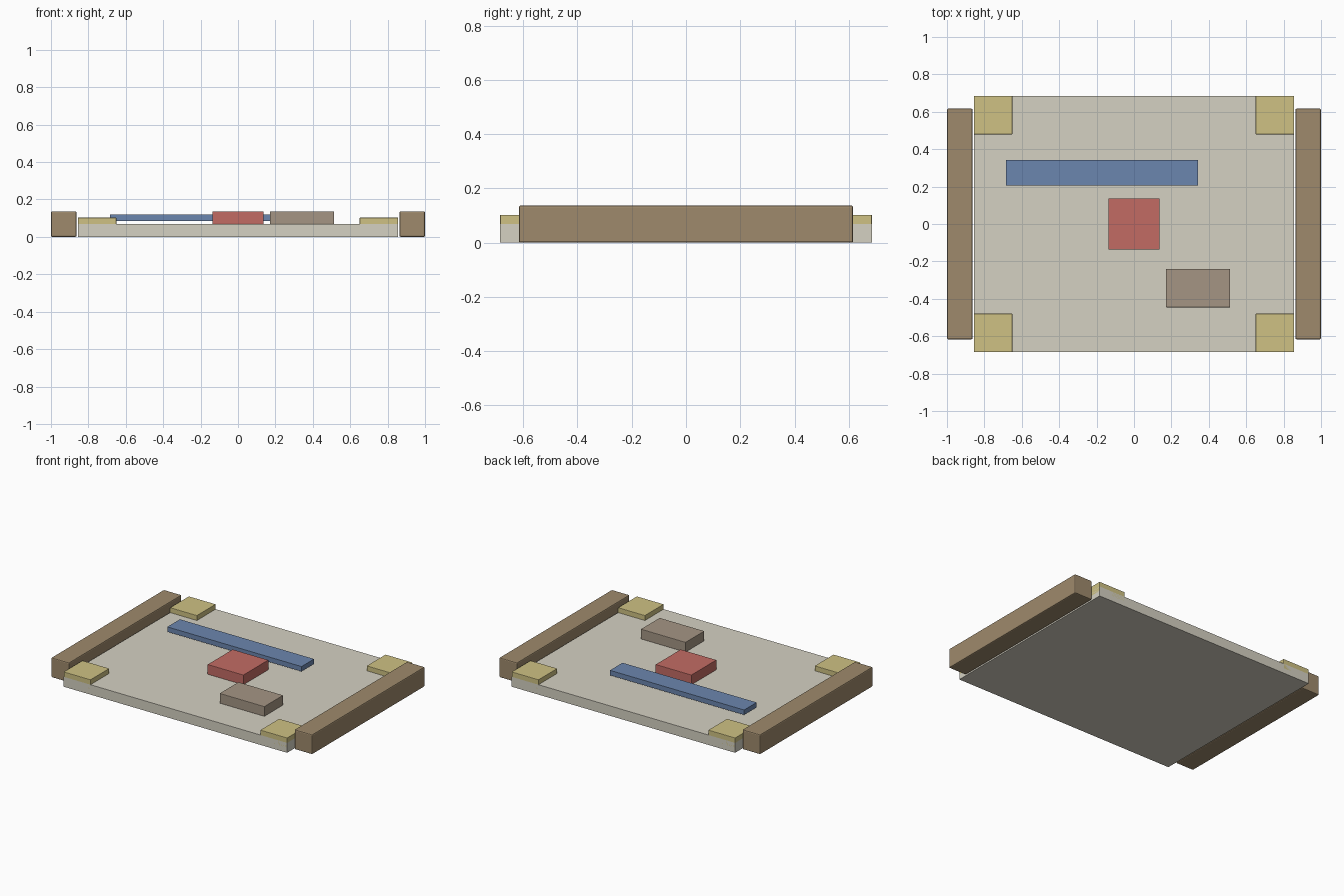
import bpy

if "Cube" in bpy.data.objects:
    bpy.data.objects.remove(bpy.data.objects["Cube"])

S = 0.685  # design unit scale: total width 2.92 units -> 2.0


def material(name, rgb):
    m = bpy.data.materials.new(name)
    m.diffuse_color = tuple((c / 255) ** 2.2 for c in rgb) + (1,)
    m.use_nodes = True
    m.node_tree.nodes["Principled BSDF"].inputs["Base Color"].default_value = m.diffuse_color
    return m


def box(name, centre, size, mat, bevel=0.0):
    bpy.ops.mesh.primitive_cube_add(size=1, location=[c * S for c in centre])
    ob = bpy.context.object
    ob.name = name
    ob.scale = [d * S for d in size]
    bpy.ops.object.transform_apply(location=False, rotation=False, scale=True)
    ob.data.materials.append(mat)
    if bevel:
        b = ob.modifiers.new("edge_bevel", 'BEVEL')
        b.width = bevel
        b.segments = 2
    return ob


stone = material("pale_stone", (212, 208, 193))
wood = material("wood", (157, 137, 108))
sand = material("sand", (205, 192, 130))
blue = material("blue", (107, 133, 173))
red = material("red", (193, 107, 100))
taupe = material("taupe", (163, 148, 131))

# Base slab
box("base_slab", (0, 0, 0.05), (2.5, 2.0, 0.1), stone)

# Side rails, just clear of the slab
for side, x in (("left", -1.36), ("right", 1.36)):
    box("side_rail_" + side, (x, 0, 0.1), (0.2, 1.8, 0.2), wood, 0.007)

# Corner pads, sunk halfway into the slab and flush with its edges
for side, x in (("left", -1.1), ("right", 1.1)):
    for end, y in (("front", -0.85), ("back", 0.85)):
        box(f"corner_pad_{end}_{side}", (x, y, 0.1), (0.3, 0.3, 0.1), sand, 0.002)

# Raised strip hovering above the slab, and the two blocks resting on it
box("long_strip", (-0.25, 0.4, 0.15), (1.5, 0.2, 0.05), blue)
box("centre_block", (0, 0, 0.15), (0.4, 0.4, 0.1), red, 0.002)
box("small_block", (0.5, -0.5, 0.15), (0.5, 0.3, 0.1), taupe, 0.002)
